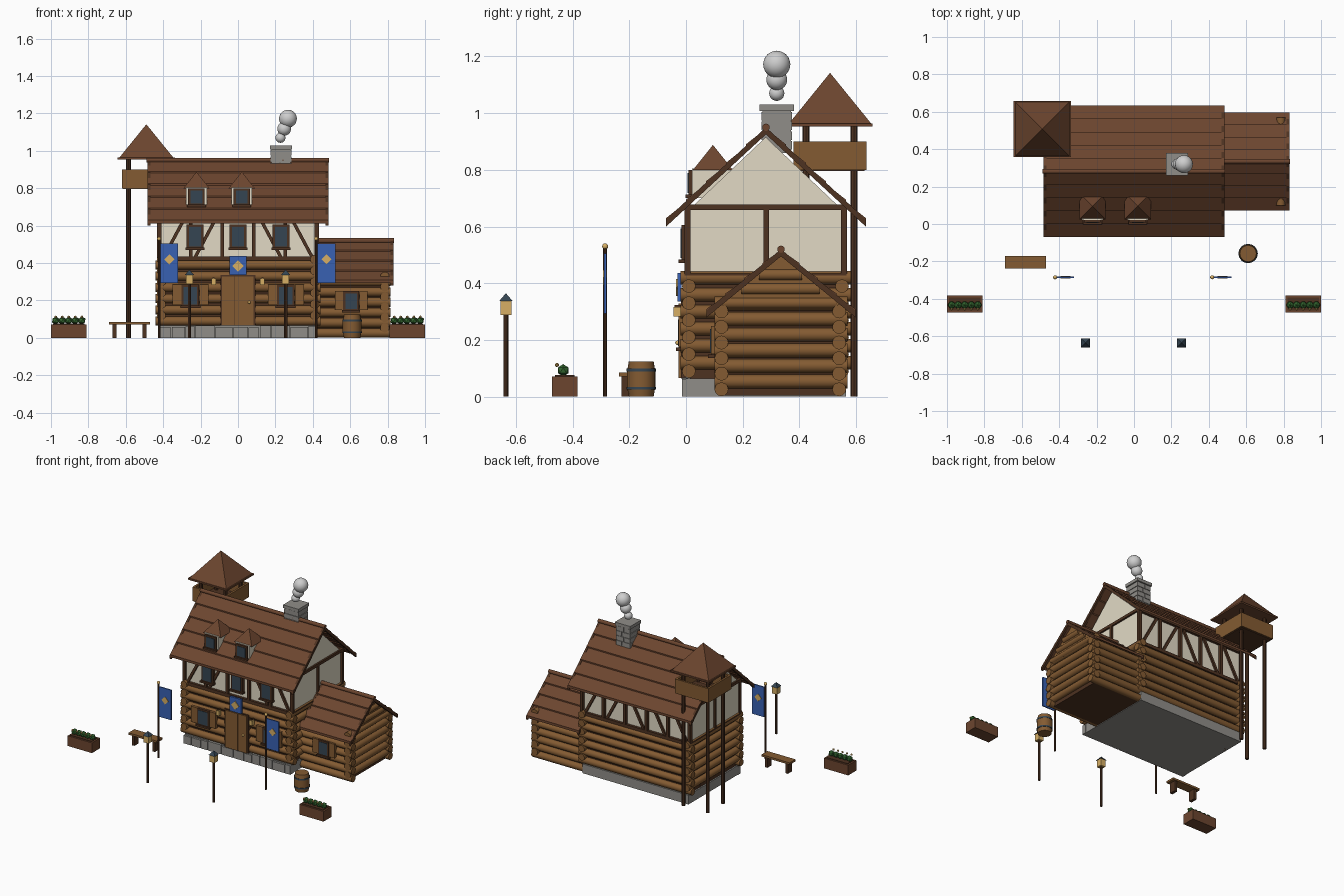
import bpy, bmesh, math, random
from mathutils import Vector, Matrix

random.seed(4)
if "Cube" in bpy.data.objects:
    bpy.data.objects.remove(bpy.data.objects["Cube"], do_unlink=True)

COLOURS = {
    "log wood": (0.23, 0.105, 0.032), "dark timber": (0.075, 0.032, 0.015),
    "roof wood": (0.15, 0.06, 0.028), "cream plaster": (0.76, 0.70, 0.56),
    "grey stone": (0.28, 0.27, 0.25), "pale smoke": (0.62, 0.62, 0.62),
    "banner blue": (0.04, 0.12, 0.45), "warm gold": (0.68, 0.43, 0.13),
    "leaf green": (0.035, 0.14, 0.03), "slate glass": (0.035, 0.06, 0.085)}
MATS = {}
for label, rgb in COLOURS.items():
    m = bpy.data.materials.new(label)
    m.use_nodes = True
    m.diffuse_color = (*rgb, 1)
    shader = m.node_tree.nodes["Principled BSDF"]
    shader.inputs["Base Color"].default_value = (*rgb, 1)
    shader.inputs["Roughness"].default_value = 0.85
    MATS[label] = m
LOG, DARK, ROOF, CREAM, STONE, SMOKE, BLUE, GOLD, GREEN, GLASS = COLOURS

parts = {}


def part(name, mat):
    """Return the mesh being gathered for a named part."""
    if name not in parts:
        parts[name] = (bmesh.new(), mat)
    return parts[name][0]


def box(name, mat, x0, x1, y0, y1, z0, z1):
    size = Matrix.Diagonal((x1 - x0, y1 - y0, z1 - z0, 1))
    centre = Matrix.Translation(((x0 + x1) / 2, (y0 + y1) / 2, (z0 + z1) / 2))
    bmesh.ops.create_cube(part(name, mat), size=1, matrix=centre @ size)


def rod(name, mat, a, b, r, r2=None, sides=12):
    a, b = Vector(a), Vector(b)
    turn = (b - a).to_track_quat('Z', 'Y').to_matrix().to_4x4()
    bmesh.ops.create_cone(part(name, mat), cap_ends=True, segments=sides, radius1=r,
                          radius2=r if r2 is None else r2, depth=(b - a).length,
                          matrix=Matrix.Translation((a + b) / 2) @ turn)


def ball(name, mat, centre, r, detail=2):
    bmesh.ops.create_icosphere(part(name, mat), subdivisions=detail, radius=r,
                               matrix=Matrix.Translation(centre))


def prism(name, mat, axis, pts, lo, hi):
    """Extrude a (y, z) profile along x, or an (x, z) profile along y."""
    bm = part(name, mat)
    place = (lambda p, d: (d, *p)) if axis == 'x' else (lambda p, d: (p[0], d, p[1]))
    ends = [[bm.verts.new(place(p, d)) for p in pts] for d in (lo, hi)]
    for ring in ends:
        bm.faces.new(ring)
    n = len(pts)
    for i in range(n):
        j = (i + 1) % n
        bm.faces.new((ends[0][i], ends[0][j], ends[1][j], ends[1][i]))


def pyramid(name, mat, x, y, z, half, height):
    rot = Matrix.Rotation(math.pi / 4, 4, 'Z')
    bmesh.ops.create_cone(part(name, mat), cap_ends=True, segments=4, radius1=half * math.sqrt(2),
                          radius2=0, depth=height,
                          matrix=Matrix.Translation((x, y, z + height / 2)) @ rot)


def diamond(name, x, z, r, y0, y1):
    prism(name, GOLD, 'y', [(x - r, z), (x, z - r), (x + r, z), (x, z + r)], y0, y1)


def gable_roof(name, x0, x1, ry, rz, run, ez, rows):
    """Overlapping courses on both slopes, with barge boards and a ridge log."""
    for s in (-1, 1):
        for i in range(rows):
            t0, t1 = i / rows, (i + 1) / rows
            top = (ry + s * run * t0, rz + (ez - rz) * t0)
            low = (ry + s * run * t1, rz + (ez - rz) * t1)
            prism(name, ROOF, 'x', [(top[0], top[1] - .004), (low[0], low[1] + .005),
                                    (low[0], low[1] - .012), (top[0], top[1] - .02)], x0, x1)
        for x in (x0, x1 - .012):
            prism(name + "_barge_boards", DARK, 'x',
                  [(ry, rz), (ry + s * run, ez), (ry + s * run, ez - .025), (ry, rz - .025)],
                  x - .002, x + .014)
    rod(name + "_ridge", ROOF, (x0 - .005, ry, rz), (x1 + .005, ry, rz), .013)


def window(name, x, y, z0, z1, w, shutters=0):
    h = w / 2
    box(name + "_frames", DARK, x - h, x + h, y - .012, y + .012, z0, z1)
    box(name + "_panes", GLASS, x - h + .012, x + h - .012, y - .015, y, z0 + .014, z1 - .012)
    box(name + "_frames", DARK, x - h - .006, x + h + .006, y - .022, y + .01, z0 - .004, z0 + .008)
    for s in (-1, 1):
        if shutters:
            a, b = sorted((x + s * h, x + s * (h + shutters)))
            box(name + "_shutters", LOG, a + .002, b, y - .012, y + .012, z0 + .01, z1)


def log_walls(name, x0, x1, ys, xs, y0, y1, z, step, count, r):
    """Lengthwise logs with crossing logs half a step higher."""
    for i in range(count):
        zz = z + i * step
        for y in ys:
            rod(name, LOG, (x0, y, zz), (x1, y, zz), r)
        for x in xs:
            rod(name, LOG, (x, y0, zz + step / 2), (x, y1, zz + step / 2), r)


# Stone foundation
box("foundation", STONE, -.415, .415, .0, .565, 0, .065)
x = -.42
while x < .40:
    w = min(random.uniform(.05, .11), .42 - x)
    box("foundation_stones", STONE, x + .002, x + w - .002, -.014, .02, 0, random.uniform(.055, .068))
    x += w

# Main hall: log ground floor, plastered upper floor
box("hall_core", DARK, -.405, .405, .015, .545, .06, .43)
log_walls("hall_logs", -.44, .44, (.01, .55), (-.41, .41), -.02, .582, .09, .06, 6, .024)
prism("upper_walls", CREAM, 'x', [(.012, .42), (.55, .42), (.55, .66), (.281, .915), (.012, .66)], -.42, .42)
for y in (.005, .557):
    for z in (.425, .662):
        box("timber_frame", DARK, -.43, .43, y - .011, y + .011, z - .011, z + .011)
    xs = [-.42 + .168 * i for i in range(6)]
    for i, x in enumerate(xs):
        box("timber_frame", DARK, x - .01, x + .01, y - .01, y + .01, .42, .66)
        if i < 5 and (y > .1 or i != 2):
            lean = [(x + .015, .435), (x + .035, .435), (x + .15, .65), (x + .13, .65)]
            if i > 2:
                lean = [(2 * x + .168 - px, pz) for px, pz in lean]
            prism("timber_frame", DARK, 'y', lean, y - .006, y + .006)
for s in (-1, 1):
    x = s * .422
    for z in (.425, .668):
        box("timber_frame", DARK, x - .01, x + .01, -.004, .566, z - .01, z + .01)
    for y in (.004, .283, .556):
        box("timber_frame", DARK, x - .01, x + .01, y - .009, y + .009, .42, .67)
gable_roof("hall_roof", -.483, .481, .282, .95, .352, .625, 5)

# Side annex
box("annex_core", DARK, .40, .78, .13, .535, .004, .31)
log_walls("annex_logs", .41, .815, (.125, .54), (.785,), .1, .57, .026, .055, 6, .0245)
prism("annex_gable", LOG, 'x', [(.10, .31), (.565, .31), (.333, .497)], .42, .80)
for i in range(3):
    half = .20 - i * .062
    rod("annex_gable_logs", LOG, (.795, .333 - half, .33 + i * .05), (.795, .333 + half, .33 + i * .05), .02)
gable_roof("annex_roof", .42, .83, .335, .52, .262, .305, 4)
window("annex_window", .605, .10, .14, .25, .085, .045)

# Hall windows, door and sign
for x in (-.255, .255):
    window("ground_window", x, -.014, .165, .285, .095, .05)
for x in (-.23, 0, .23):
    window("upper_window", x, -.004, .475, .605, .09)
box("door_frame", DARK, -.094, .094, -.018, .01, .065, .335)
for i in range(5):
    box("door", LOG, -.085 + i * .034, -.052 + i * .034, -.026, .0, .066, .328)
ball("door_knob", GOLD, (.06, -.03, .19), .008)
box("sign_board", BLUE, -.045, .045, -.03, -.016, .335, .437)
diamond("sign_emblem", 0, .385, .03, -.035, -.028)
for x in (-.13, .13):
    box("wall_lamps", GOLD, x - .012, x + .012, -.044, -.02, .283, .317)
    box("wall_lamp_brackets", DARK, x - .005, x + .005, -.04, .0, .317, .323)

# Dormers
for x in (-.222, .02):
    box("dormer_walls", CREAM, x - .055, x + .055, .022, .18, .70, .805)
    window("dormer_windows", x, .02, .705, .80, .088)
    pyramid("dormer_roofs", ROOF, x, .095, .80, .07, .088)

# Chimney with smoke
box("chimney", STONE, .18, .28, .27, .37, .86, 1.01)
for i in range(4):
    for j in (0, 1):
        cut = .225 if i % 2 else .24
        a, b = ((.175, cut - .002), (cut + .002, .285))[j]
        box("chimney_stones", STONE, a, b, .266, .374, .872 + i * .034, .902 + i * .034)
box("chimney_cap", STONE, .17, .29, .26, .38, 1.008, 1.03)
for x, z, r in ((.227, 1.07, .027), (.247, 1.118, .037), (.267, 1.172, .048)):
    ball("smoke_puffs", SMOKE, (x, .32, z), r, 3)

# Watch tower
tx, ty = -.49, .508
for sx in (-1, 1):
    for sy in (-1, 1):
        rod("tower_legs", DARK, (tx + sx * .095, ty + sy * .085, 0), (tx + sx * .095, ty + sy * .085, .97), .0125, sides=8)
box("tower_floor", DARK, tx - .125, tx + .125, ty - .122, ty + .122, .795, .81)
for s in (-1, 1):
    box("tower_parapet", LOG, tx - .13, tx + .13, ty + s * .122 - .007, ty + s * .122 + .007, .80, .90)
    box("tower_parapet", LOG, tx + s * .124 - .007, tx + s * .124 + .007, ty - .122, ty + .122, .80, .90)
pyramid("tower_roof", ROOF, tx, ty, .962, .146, .18)
box("tower_roof_edge", ROOF, tx - .153, tx + .153, ty - .15, ty + .15, .953, .964)

# Banners on poles
for x in (-.422, .418):
    rod("banner_poles", DARK, (x, -.285, 0), (x, -.285, .525), .007, sides=8)
    ball("pole_finials", GOLD, (x, -.285, .53), .011)
    box("banners", BLUE, x + .008, x + .102, -.289, -.281, .293, .505)
    diamond("banner_emblems", x + .055, .42, .027, -.292, -.278)

# Lantern posts
for x in (-.26, .255):
    rod("lantern_posts", DARK, (x, -.635, 0), (x, -.635, .29), .0085, sides=8)
    box("lanterns", GOLD, x - .019, x + .019, -.654, -.616, .288, .338)
    pyramid("lantern_caps", GLASS, x, -.635, .337, .024, .028)

# Flower planters
for x in (-.905, .905):
    box("planters", ROOF, x - .095, x + .095, -.473, -.382, 0, .072)
    box("planter_soil", DARK, x - .083, x + .083, -.462, -.393, .07, .076)
    for i in range(5):
        px = x - .07 + i * .035
        ball("planter_leaves", GREEN, (px, -.433, .093), .022, 1)
        ball("planter_flowers", GOLD, (px, -.455, .112), .008, 1)

# Barrel
for z0, z1, r0, r1 in ((0, .03, .044, .049), (.03, .094, .05, .05), (.094, .124, .049, .044)):
    rod("barrel", LOG, (.61, -.158, z0), (.61, -.158, z1), r0, r1, 16)
for z in (.03, .094):
    rod("barrel_hoops", GLASS, (.61, -.158, z - .005), (.61, -.158, z + .005), .052, sides=16)

# Bench
box("bench_seat", LOG, -.69, -.47, -.237, -.172, .072, .086)
for x in (-.66, -.5):
    box("bench_legs", DARK, x - .01, x + .01, -.228, -.18, 0, .073)

# Turn every gathered part into an object
FLAT = ("roof", "caps", "planter", "lantern")
for name, (bm, mat) in parts.items():
    bmesh.ops.recalc_face_normals(bm, faces=bm.faces)
    mesh = bpy.data.meshes.new(name)
    bm.to_mesh(mesh)
    bm.free()
    mesh.materials.append(MATS[mat])
    if not any(word in name for word in FLAT):
        mesh.shade_smooth()
        mesh.set_sharp_from_angle(angle=math.radians(40))
    bpy.context.collection.objects.link(bpy.data.objects.new(name, mesh))
